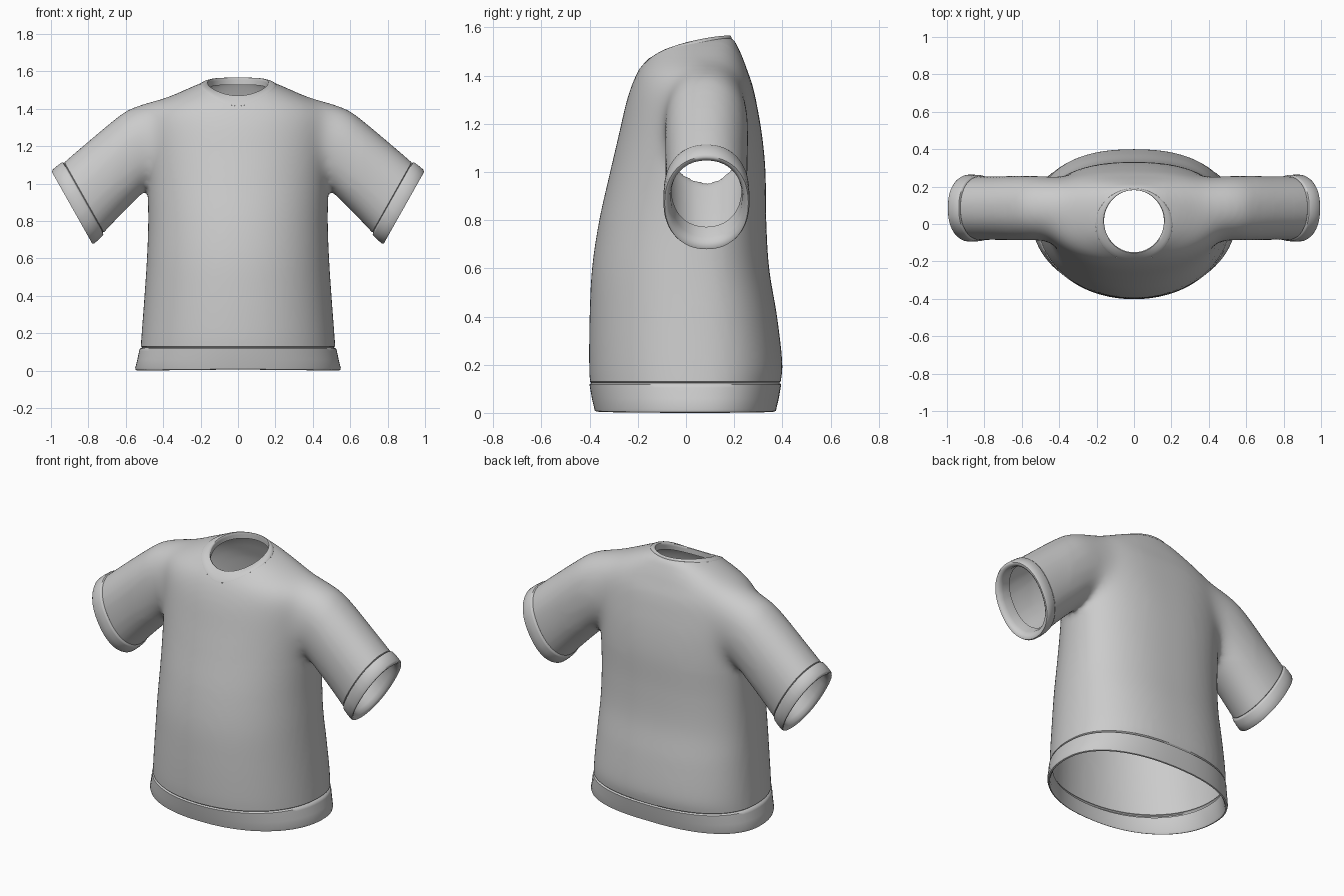
import bpy, bmesh, math
from mathutils import Vector

if "Cube" in bpy.data.objects:
    bpy.data.objects.remove(bpy.data.objects["Cube"])

TAU = 2 * math.pi


def add_object(name, verts, faces):
    mesh = bpy.data.meshes.new(name)
    mesh.from_pydata(verts, [], faces)
    bm = bmesh.new()
    bm.from_mesh(mesh)
    bmesh.ops.recalc_face_normals(bm, faces=bm.faces)
    bm.to_mesh(mesh)
    bm.free()
    ob = bpy.data.objects.new(name, mesh)
    bpy.context.collection.objects.link(ob)
    return ob


def smooth(ob, angle=50):
    bpy.ops.object.select_all(action='DESELECT')
    ob.select_set(True)
    bpy.context.view_layer.objects.active = ob
    bpy.ops.object.shade_smooth_by_angle(angle=math.radians(angle))


def loft(rings, cap):
    n = len(rings[0])
    verts = [tuple(p) for r in rings for p in r]
    faces = [(i * n + j, i * n + (j + 1) % n, (i + 1) * n + (j + 1) % n, (i + 1) * n + j)
             for i in range(len(rings) - 1) for j in range(n)]
    if cap:
        faces += [tuple(reversed(range(n))), tuple(range(len(verts) - n, len(verts)))]
    return verts, faces


def spline(keys, steps=6):
    """Smooth interpolation through a list of key tuples."""
    out = []
    for i in range(len(keys) - 1):
        a, b, c, d = (keys[max(0, min(len(keys) - 1, i + k))] for k in (-1, 0, 1, 2))
        for s in range(steps):
            t = s / steps
            out.append(tuple(0.5 * (2 * q + (r - p) * t + (2 * p - 5 * q + 4 * r - u) * t * t
                                    + (3 * q - p - 3 * r + u) * t ** 3)
                             for p, q, r, u in zip(a, b, c, d)))
    return out + [keys[-1]]


def superellipse(t, e):
    c, s = math.cos(t), math.sin(t)
    return (math.copysign(abs(c) ** (2 / e), c), math.copysign(abs(s) ** (2 / e), s))


# Torso sections: height, half width, front y, back y, y of the side line
TORSO = [(-.05, .53, -.392, .37, .05), (.1, .522, -.397, .388, .05), (.2, .515, -.402, .40, .05),
         (.4, .50, -.40, .378, .05), (.6, .487, -.39, .345, .05), (.8, .48, -.36, .333, .06),
         (1.0, .485, -.315, .33, .07), (1.15, .50, -.28, .316, .08), (1.28, .51, -.25, .294, .085),
         (1.36, .51, -.225, .276, .085), (1.42, .465, -.198, .255, .085), (1.47, .36, -.165, .237, .085),
         (1.515, .255, -.13, .217, .08), (1.55, .165, -.09, .197, .07), (1.575, .08, -.03, .15, .06)]
# Sleeve sections: top x, z, bottom x, z, half depth
SLEEVE = [(.20, 1.49, .25, 1.12, .14), (.38, 1.465, .38, 1.04, .165), (.57, 1.405, .475, .98, .174),
          (.68, 1.325, .545, .915, .173), (.80, 1.225, .635, .825, .17), (.92, 1.122, .725, .73, .17),
          (1.02, 1.03, .805, .645, .17)]
N = 96
rings = []
for z, a, yf, yb, y0 in spline(TORSO):
    ring = []
    for i in range(N):
        t = TAU * i / N
        c, s = superellipse(t, 2.1 if t > math.pi else 2.35)
        ring.append((a * c, y0 + s * (yb - y0 if s > 0 else y0 - yf), z))
    rings.append(ring)
verts, faces = loft(rings, True)
for side in (1, -1):
    rings = []
    for tx, tz, bx, bz, h in spline(SLEEVE):
        ring = []
        for i in range(48):
            c, s = superellipse(TAU * i / 48, 2.2)
            ring.append((side * ((tx + bx) / 2 + (tx - bx) / 2 * c), .085 + h * s * side,
                         (tz + bz) / 2 + (tz - bz) / 2 * c))
        rings.append(ring)
    v, f = loft(rings, True)
    faces += [tuple(k + len(verts) for k in face) for face in f]
    verts += v
body = add_object("shirt_body", verts, faces)


def bake(ob):
    dg = bpy.context.evaluated_depsgraph_get()
    mesh = bpy.data.meshes.new_from_object(ob.evaluated_get(dg))
    ob.modifiers.clear()
    ob.data = mesh


# Blend torso and sleeves into one skin
m = body.modifiers.new("blend", 'REMESH')
m.mode = 'VOXEL'
m.voxel_size = .016
m = body.modifiers.new("relax", 'SMOOTH')
m.factor, m.iterations = .5, 8
bake(body)

# Extra relaxing where the sleeves meet the torso, fading outward
bm = bmesh.new()
bm.from_mesh(body.data)
for step in range(48):
    w = .22 * (step % 12 + 1) / 12 + .02
    sel = [v for v in bm.verts if abs(abs(v.co.x) - .42) < w and v.co.z > 1.22 - w]
    bmesh.ops.smooth_vert(bm, verts=sel, factor=.5, use_axis_x=True, use_axis_y=True, use_axis_z=True)
bm.to_mesh(body.data)
bm.free()

# Neck hole
NECK_Y, NECK_RX, NECK_RY = -.005, .205, .195
cut_rings = [[(NECK_RX * math.cos(TAU * i / 128), NECK_Y + NECK_RY * math.sin(TAU * i / 128), z)
              for i in range(128)] for z in (1.2, 1.9)]
cutter = add_object("neck_cutter", *loft(cut_rings, True))
cutter.hide_render = True
m = body.modifiers.new("neck", 'BOOLEAN')
m.operation, m.solver, m.object = 'DIFFERENCE', 'EXACT', cutter
bake(body)
bpy.data.objects.remove(cutter)

# Open the neck, hem and sleeve ends
CUFF_C = Vector((.822, .085, .926))
CUFF_D = Vector((.87, 0, -.49)).normalized()
bm = bmesh.new()
bm.from_mesh(body.data)
inside = [f for f in bm.faces for c in [f.calc_center_median()] if c.z > 1.15
          and (c.x / NECK_RX) ** 2 + ((c.y - NECK_Y) / NECK_RY) ** 2 < 1.0005]
bmesh.ops.delete(bm, geom=inside, context='FACES')
bmesh.ops.bisect_plane(bm, geom=bm.verts[:] + bm.edges[:] + bm.faces[:],
                       plane_co=(0, 0, .13), plane_no=(0, 0, -1), clear_outer=True)
for side in (1, -1):
    fs = [f for f in bm.faces if all(v.co.x * side > .56 for v in f.verts)]
    es = list({e for f in fs for e in f.edges})
    vs = list({v for f in fs for v in f.verts})
    bmesh.ops.bisect_plane(bm, geom=vs + es + fs, clear_outer=True,
                           plane_co=(CUFF_C.x * side, CUFF_C.y, CUFF_C.z),
                           plane_no=(CUFF_D.x * side, 0, CUFF_D.z))
edge_pts = [v.co.copy() for v in bm.verts if any(e.is_boundary for e in v.link_edges)]
bm.to_mesh(body.data)
bm.free()
smooth(body)


def opening(test, centre, p, q, n=96):
    """Evenly resampled outline of one opening, ordered by angle."""
    pts = sorted(((math.atan2((c - centre).dot(q), (c - centre).dot(p)), c)
                  for c in edge_pts if test(c)), key=lambda k: k[0])
    pts = [(pts[-1][0] - TAU, pts[-1][1])] + pts + [(pts[0][0] + TAU, pts[0][1])]
    out, k = [], 0
    for i in range(n):
        a = -math.pi + TAU * i / n
        while pts[k + 1][0] < a:
            k += 1
        (a0, c0), (a1, c1) = pts[k], pts[k + 1]
        out.append(c0.lerp(c1, (a - a0) / max(a1 - a0, 1e-9)))
    return out


def band(name, rings):
    smooth(add_object(name, *loft(rings, False)))


X, Y = Vector((1, 0, 0)), Vector((0, 1, 0))

# Hem band: groove, flared outside, fold back inside
hem = opening(lambda c: c.z < .2, Vector((0, 0, .13)), X, Y)
HEM = [(.13, 1, 1), (.124, .985, .985), (.118, 1.01, 1.006), (.105, 1.018, 1.0), (.06, 1.036, .98),
       (.015, 1.058, .957), (.003, 1.052, .95), (0, 1.035, .935), (.012, 1.018, .92), (.10, .97, .945)]
band("hem_band", [[(c.x * sx, c.y * sy, z + .006 * (1 - abs(c.x) / .54) * (z < .02)) for c in hem]
                  for z, sx, sy in HEM])

# Sleeve cuffs: groove, raised band, rolled rim and inner fold
CUFF = [(0, 1), (.004, .975), (.008, 1.03), (.014, 1.045), (.045, 1.055), (.074, 1.055),
        (.084, 1.025), (.084, .98), (.074, .91), (.05, .87), (-.01, .86)]
for side, name in ((1, "cuff_left"), (-1, "cuff_right")):
    centre = Vector((CUFF_C.x * side, CUFF_C.y, CUFF_C.z))
    d = Vector((CUFF_D.x * side, 0, CUFF_D.z))
    droop = Vector((CUFF_D.z * side, 0, -CUFF_D.x)) * .2
    loop = opening(lambda c: c.x * side > .6, centre, Y, Y.cross(d))
    band(name, [[centre + d * t + droop * t + (c - centre) * s for c in loop] for t, s in CUFF])

# Collar: from the neck seam up to the rim, then folded inside
seam = opening(lambda c: c.z > 1.3, Vector((0, NECK_Y, 1.5)), X, Y)


def rim(c):
    u, v = c.x / NECK_RX, (c.y - NECK_Y) / NECK_RY
    return Vector((.16 * u, .015 + .166 * v, 1.537 + .046 * v - .02 * v * v))


rings = [[c.lerp(rim(c), t) + Vector((0, 0, lift)) for c in seam]
         for t, lift in ((0, 0), (.06, .003), (.35, .006), (.7, .006), (.92, .004), (1, -.002))]
rings += [[rim(c) - Vector((0, 0, drop)) for c in seam] for drop in (.012, .035)]
band("collar", rings)
